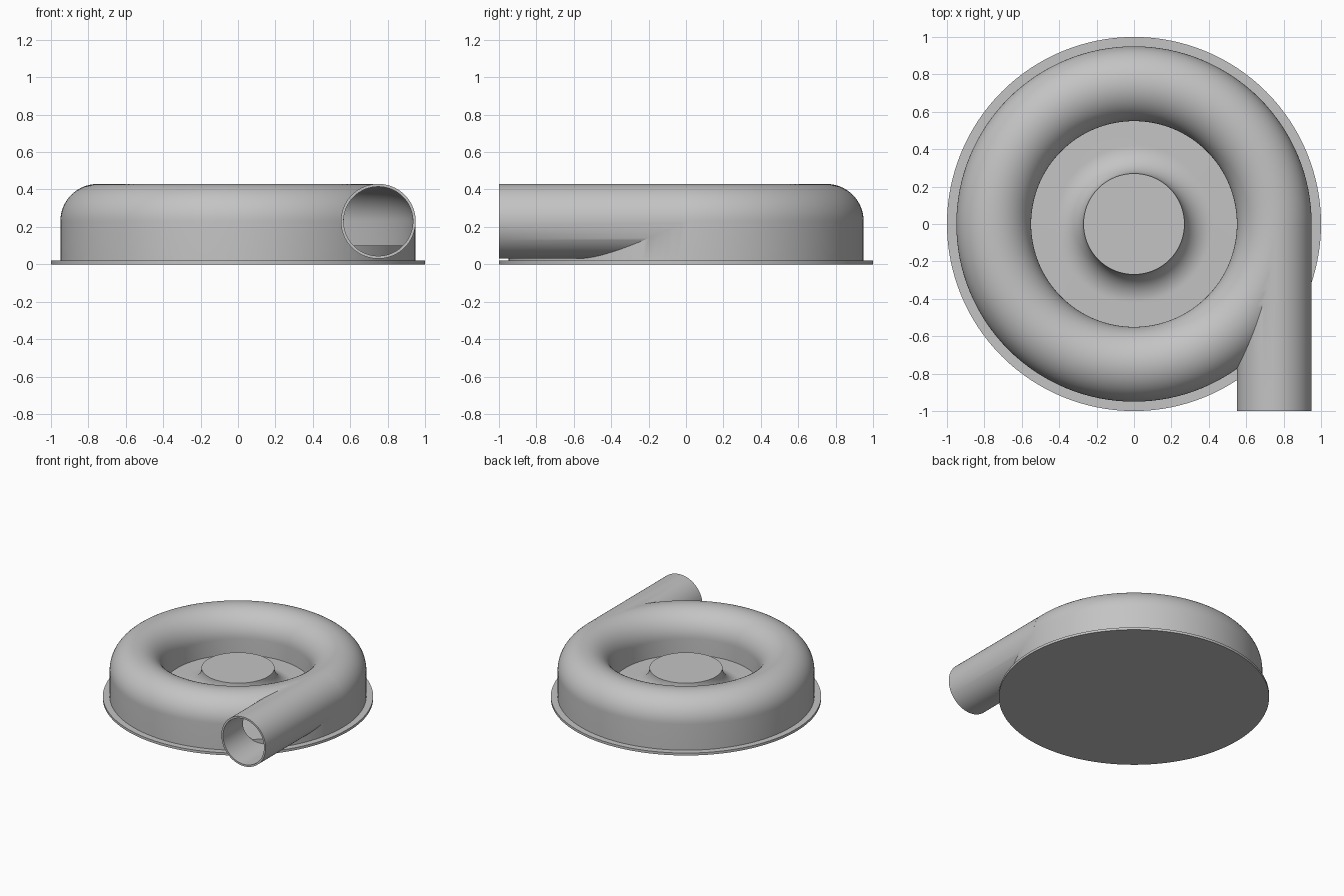
import bpy, bmesh
from math import sin, cos, pi, radians
from mathutils import Matrix

if "Cube" in bpy.data.objects:
    bpy.data.objects.remove(bpy.data.objects["Cube"], do_unlink=True)

grey = bpy.data.materials.new("cast_grey")
grey.use_nodes = True
COLOUR = (0.55, 0.55, 0.55, 1)
grey.diffuse_color = COLOUR
grey.node_tree.nodes["Principled BSDF"].inputs["Base Color"].default_value = COLOUR

RING, MID, TUBE, WALL = 0.75, 0.23, 0.2, 0.015   # scroll radius, axis height, tube radius, wall


def make(name, bm):
    bmesh.ops.recalc_face_normals(bm, faces=bm.faces)
    mesh = bpy.data.meshes.new(name)
    bm.to_mesh(mesh)
    bm.free()
    mesh.materials.append(grey)
    obj = bpy.data.objects.new(name, mesh)
    bpy.context.collection.objects.link(obj)
    return obj


def arc(cx, cz, r, start, end, n):
    angles = [radians(start + (end - start) * i / n) for i in range(n + 1)]
    return [(cx + r * cos(a), cz + r * sin(a)) for a in angles]


def revolve(name, profile, closed=False, steps=128):
    bm = bmesh.new()
    verts = [bm.verts.new((r, 0, z)) for r, z in profile]
    pairs = list(zip(verts, verts[1:]))
    if closed:
        pairs.append((verts[-1], verts[0]))
    edges = [bm.edges.new(p) for p in pairs]
    bmesh.ops.spin(bm, geom=verts + edges, axis=(0, 0, 1), cent=(0, 0, 0),
                   angle=2 * pi, steps=steps, use_merge=True)
    bmesh.ops.remove_doubles(bm, verts=bm.verts, dist=1e-5)
    return make(name, bm)


def scroll(name, r, bottom):
    # Round-topped ring section with straight sides
    section = [(RING + r, bottom)] + arc(RING, MID, r, 0, 180, 32) + [(RING - r, bottom)]
    return revolve(name, section, closed=True)


def rod(name, r, y0, y1):
    bm = bmesh.new()
    place = Matrix.Translation((RING, (y0 + y1) / 2, MID)) @ Matrix.Rotation(pi / 2, 4, 'X')
    bmesh.ops.create_cone(bm, cap_ends=True, segments=96, radius1=r, radius2=r,
                          depth=y1 - y0, matrix=place)
    return make(name, bm)


def select(obj):
    bpy.ops.object.select_all(action='DESELECT')
    obj.select_set(True)
    bpy.context.view_layer.objects.active = obj


def combine(target, other, operation):
    mod = target.modifiers.new(operation.lower(), 'BOOLEAN')
    mod.operation, mod.object, mod.solver = operation, other, 'EXACT'
    select(target)
    bpy.ops.object.modifier_apply(modifier=mod.name)
    bpy.data.objects.remove(other, do_unlink=True)


# Hollow scroll casing with tangential outlet pipe
casing = scroll("scroll_casing", TUBE, 0.015)
combine(casing, rod("outlet_pipe", TUBE, -1, -0.02), 'UNION')
combine(casing, scroll("tunnel_cutter", TUBE - WALL, -0.05), 'DIFFERENCE')
combine(casing, rod("bore_cutter", TUBE - WALL, -1.1, -0.01), 'DIFFERENCE')

# Base flange
flange = revolve("base_flange", [(0, 0), (1, 0), (1, 0.02), (0, 0.02)])

# Raised floor with a filleted hub
hub = revolve("floor_and_hub", [(0, 0.018), (0.94, 0.018), (0.94, 0.1)]
              + arc(0.42, 0.25, 0.15, 270, 180, 16) + [(0, 0.25)])

for obj in (casing, flange, hub):
    select(obj)
    bpy.ops.object.shade_smooth_by_angle(angle=radians(30))
